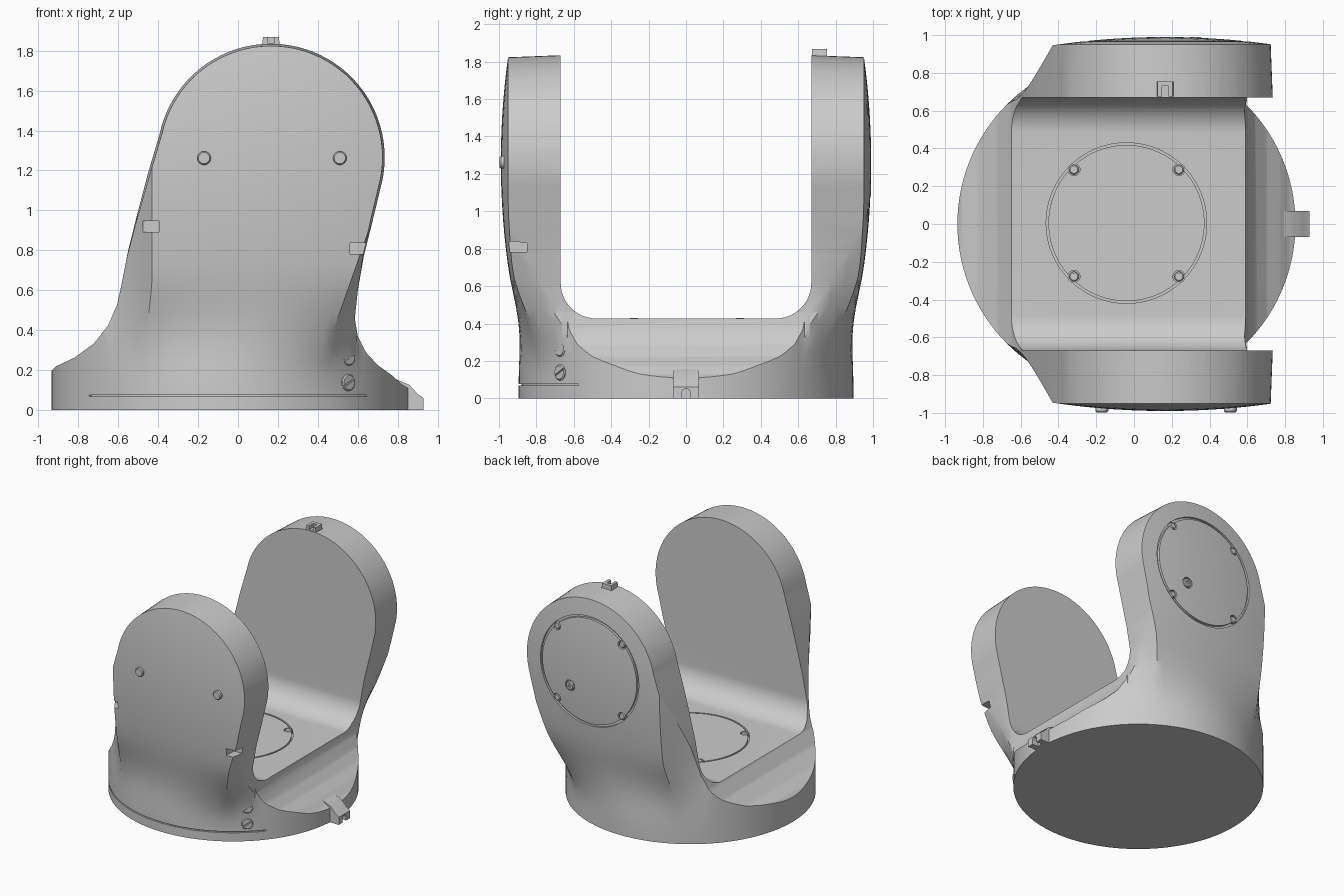
import bpy, bmesh, math
from mathutils import Vector, Matrix

if "Cube" in bpy.data.objects:
    bpy.data.objects.remove(bpy.data.objects["Cube"])

grey = bpy.data.materials.new("matte_grey")
grey.use_nodes = True
COL = (0.6, 0.6, 0.6, 1)
grey.diffuse_color = COL
grey.node_tree.nodes["Principled BSDF"].inputs["Base Color"].default_value = COL

R, CX = 0.895, -0.04            # base radius and centre
HX, HZ, HR = 0.165, 1.265, 0.57  # round arm head


def loft(name, rings):
    """Closed solid through rings of equal length."""
    bm = bmesh.new()
    vs = [[bm.verts.new(p) for p in ring] for ring in rings]
    n = len(vs[0])
    for a, b in zip(vs, vs[1:]):
        for i in range(n):
            j = (i + 1) % n
            bm.faces.new((a[i], a[j], b[j], b[i]))
    bm.faces.new(vs[0][::-1])
    bm.faces.new(vs[-1])
    bmesh.ops.recalc_face_normals(bm, faces=bm.faces)
    bmesh.ops.triangulate(bm, faces=[f for f in bm.faces if len(f.verts) == 4])
    mesh = bpy.data.meshes.new(name)
    bm.to_mesh(mesh)
    bm.free()
    obj = bpy.data.objects.new(name, mesh)
    bpy.context.collection.objects.link(obj)
    mesh.materials.append(grey)
    return obj


def boolean(obj, cutter, op='DIFFERENCE'):
    mod = obj.modifiers.new("cut", 'BOOLEAN')
    mod.operation, mod.object, mod.solver = op, cutter, 'EXACT'
    bpy.context.view_layer.objects.active = obj
    bpy.ops.object.modifier_apply(modifier=mod.name)
    bpy.data.objects.remove(cutter)


def smooth(obj, angle=30):
    bpy.ops.object.select_all(action='DESELECT')
    obj.select_set(True)
    bpy.context.view_layer.objects.active = obj
    bpy.ops.object.shade_smooth_by_angle(angle=math.radians(angle))


def circle(r, h, n=32):
    return [Vector((r * math.cos(2 * math.pi * i / n), r * math.sin(2 * math.pi * i / n), h)) for i in range(n)]


def frame(pos, normal):
    return Matrix.Translation(pos) @ Vector(normal).to_track_quat('Z', 'Y').to_matrix().to_4x4()


def disc(name, pos, normal, steps, n=32):
    """Turned part: steps are (radius, height) along the normal."""
    m = frame(pos, normal)
    return loft(name, [[m @ p for p in circle(r, h, n)] for r, h in steps])


def box(name, x, y, z):
    return loft(name, [[(a, b, h) for a, b in ((x[0], y[0]), (x[1], y[0]), (x[1], y[1]), (x[0], y[1]))] for h in z])


def groove(obj, pos, normal, r, width, depth, n=96):
    """Cut a ring-shaped gap."""
    ring = disc("groove_cutter", pos, normal, [(r, -depth), (r, 0.1)], n)
    boolean(ring, disc("groove_core", pos, normal, [(r - width, -depth - 0.1), (r - width, 0.2)], n))
    boolean(obj, ring)


def ramp(z, lo, hi):
    t = min(1, max(0, (z - lo) / (hi - lo)))
    return t * t * (3 - 2 * t)


# Outer hull: a round base that flows into two domed arm faces
def hull_point(deg, z):
    u, v = math.cos(math.radians(deg)), math.sin(math.radians(deg))
    x, y = CX + R * u, R * v
    a = math.degrees(math.asin(min(1, abs(v))))
    if a < 47.9:
        return (x, y, z)
    right = u > 0
    tx = min(1, max(0, (z - 0.2) / 1.0)) if right else ramp(z, 0.1, 0.7)
    edge, inner = (0.76, 0.76) if right else (-0.43, -0.62)
    f = min(1, (a - 48) / 12)
    if a < 60:
        goal = inner + (edge - inner) * f
    else:
        goal = -0.43 + 1.19 * (u + 0.5)
        tx = tx if abs(u) > 0.49 else ramp(z, 0.1, 0.7) * (0.5 - u) + min(1, max(0, z - 0.2)) * (0.5 + u)
    gx = x + (goal - x) * tx
    dome = 0.99 - 0.04 * ((gx - HX) ** 2 + (z - HZ) ** 2) / HR ** 2
    gy = 0.655 + (dome - 0.655) * f
    return (gx, y + (math.copysign(gy, v) - y) * ramp(z, 0.1, 0.7), z)


body = loft("yoke_body", [[hull_point(d, i * 0.08) for d in range(0, 360, 3)] for i in range(25)])

# Front outline, drafted slightly toward the outer faces
left = [(-0.95, 0), (-0.95, 0.18), (-0.91, 0.22), (-0.82, 0.262), (-0.72, 0.335), (-0.65, 0.425), (-0.605, 0.53),
        (-0.585, 0.62), (-0.55, 0.8), (-0.5, 1.0), (-0.45, 1.19)]
right = [(0.675, 0.95), (0.63, 0.77), (0.6, 0.6), (0.585, 0.46), (0.6, 0.37), (0.64, 0.29), (0.7, 0.225),
         (0.77, 0.175), (0.82, 0.13), (0.87, 0.1), (0.87, 0)]
head = [(HX + HR * math.cos(math.radians(d)), HZ + HR * math.sin(math.radians(d))) for d in range(168, -17, -4)]
outline = left + head + right


def drafted(s, y):
    return [(HX + (x - HX) * (1 - s * ramp(z, 0.4, 1)), y, HZ + (z - HZ) * (1 - s * ramp(z, 0.4, 1))) for x, z in outline]


boolean(body, loft("outline_cutter", [drafted(0.03, -1.1), drafted(0, -0.66), drafted(0, 0.66), drafted(0.03, 1.1)]),
        'INTERSECT')

# U-shaped gap between the arms
FLOOR, WALL, FIL = 0.427, 0.67, 0.19
corner = [(WALL - FIL + FIL * math.sin(math.radians(a)), FLOOR + FIL - FIL * math.cos(math.radians(a)))
          for a in range(0, 91, 6)]
gap = corner + [(WALL, 2.2), (-WALL, 2.2)] + [(-y, z) for y, z in corner[::-1]]
boolean(body, loft("gap_cutter", [[(x, y, z) for y, z in gap] for x in (-1.5, 1.5)]))

# Round cover gaps in the floor and the back arm
groove(body, (CX, 0.005, FLOOR), (0, 0, 1), 0.425, 0.012, 0.02)
groove(body, (HX, 0.97, HZ), (0, 1, 0), 0.43, 0.018, 0.02)

# Seam around the front of the base
arc = [math.radians(d) for d in range(218, 323, 3)]
seam = [(CX + r * math.cos(a), r * math.sin(a)) for r, s in ((0.88, arc), (0.95, arc[::-1])) for a in s]
boolean(body, loft("seam_cutter", [[(x, y, z) for x, y in seam] for z in (0.068, 0.077)]))

# Small slots on the edges of the front arm
for x, z in ((-0.435, 0.92), (0.6, 0.81)):
    boolean(body, box("slot_cutter", (x - 0.04, x + 0.04), (-1.05, -0.85), (z - 0.028, z + 0.028)))

# Recesses and screws of both covers
for sx in (-1, 1):
    for sy in (-1, 1):
        spots = (((CX + 0.278 * sx, 0.005 + 0.283 * sy, FLOOR), (0, 0, 1), "floor_screw"),
                 ((HX + 0.283 * sx, 0.968, HZ + 0.283 * sy), (0, 1, 0), "back_screw"))
        for pos, nrm, name in spots:
            boolean(body, disc("screw_cutter", pos, nrm, [(0.032, -0.025), (0.032, 0.1)]))
            smooth(disc(name, pos, nrm, [(0.026, -0.03), (0.026, -0.004), (0.02, 0.002)]))

# Cap on the back cover
cap_pos = (HX + 0.16, 0.978, HZ - 0.15)
boolean(body, disc("cap_cutter", cap_pos, (0, 1, 0), [(0.042, -0.02), (0.042, 0.1)]))
cap = disc("back_cap", cap_pos, (0, 1, 0), [(0.034, -0.03), (0.034, 0.006), (0.028, 0.012)])
boolean(cap, disc("cap_hole", cap_pos, (0, 1, 0), [(0.014, 0), (0.014, 0.1)], 6))
smooth(cap)
smooth(body)

# Studs on the front arm
for x in (-0.17, 0.51):
    smooth(disc("front_stud", (x, -0.96, 1.262), (0, -1, 0), [(0.034, -0.02), (0.034, 0.03), (0.028, 0.037)]))

# Slotted screws low on the front arm
for z in (0.265, 0.138):
    n = Vector((0.66, -0.75, 0)).normalized()
    pos = Vector((CX, 0, z)) + n * R
    screw = disc("side_screw", pos, n, [(0.042, -0.04), (0.042, 0.004), (0.036, 0.01)])
    m = frame(pos, n) @ Matrix.Rotation(0.5, 4, 'Z')
    slot = [(-0.06, -0.005), (0.06, -0.005), (0.06, 0.005), (-0.06, 0.005)]
    boolean(screw, loft("screw_slot", [[m @ Vector((x, y, h)) for x, y in slot] for h in (-0.005, 0.05)]))
    smooth(screw)

# Tab on the base, with an arched notch
tab_side = [(0.78, 0), (0.93, 0), (0.93, 0.06), (0.9, 0.08), (0.86, 0.125), (0.78, 0.16)]
tab = loft("base_tab", [[(x, y, z) for x, z in tab_side] for y in (-0.07, 0.07)])
arch = [(-0.022, -0.01), (0.022, -0.01)] + [(0.022 * math.cos(a * math.pi / 8), 0.03 + 0.022 * math.sin(a * math.pi / 8))
                                           for a in range(9)]
boolean(tab, loft("tab_notch", [[(x, y, z) for y, z in arch] for x in (0.88, 1.0)]))
smooth(tab)

# Sighting latch on top of the back arm
latch_side = [(0.12, 1.81), (0.21, 1.81), (0.205, 1.868), (0.125, 1.868)]
latch = loft("top_latch", [[(x, y, z) for x, z in latch_side] for y in (0.675, 0.755)])
boolean(latch, box("latch_notch", (0.148, 0.182), (0.6, 0.73), (1.838, 1.9)))
smooth(latch)
